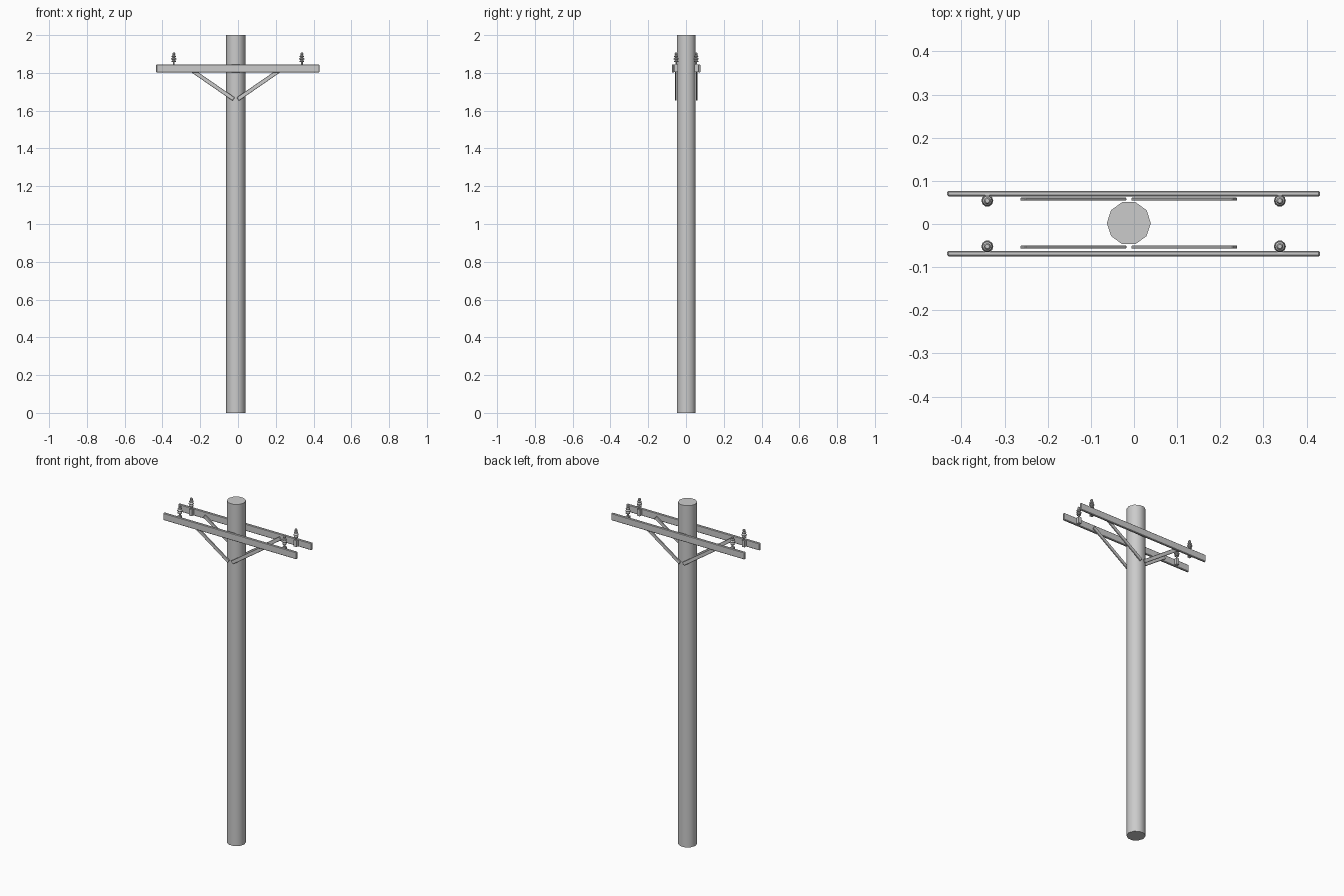
import bpy
import math
from mathutils import Vector

cube = bpy.data.objects.get("Cube")
if cube:
    bpy.data.objects.remove(cube, do_unlink=True)

grey = bpy.data.materials.new("plain grey")
grey.use_nodes = True
colour = (0.6, 0.6, 0.6, 1)
grey.diffuse_color = colour
grey.node_tree.nodes["Principled BSDF"].inputs["Base Color"].default_value = colour

CX = -0.012  # pole axis


def finish(obj, name, smooth=False):
    obj.name = name
    obj.data.materials.append(grey)
    if smooth:
        bpy.ops.object.shade_smooth_by_angle(angle=math.radians(40))
    return obj


def box(name, centre, size, tilt=0.0, bevel=0.0):
    bpy.ops.mesh.primitive_cube_add(size=1, location=centre, rotation=(0, tilt, 0))
    obj = bpy.context.object
    obj.scale = size
    bpy.ops.object.transform_apply(location=False, rotation=False, scale=True)
    if bevel:
        mod = obj.modifiers.new("soft edges", "BEVEL")
        mod.width = bevel
        mod.segments = 1
    return finish(obj, name)


def lathe(name, profile, location, sides=10):
    verts, faces = [], []
    for r, z in profile:
        for i in range(sides):
            a = 2 * math.pi * i / sides
            verts.append((r * math.cos(a), r * math.sin(a), z))
    for k in range(len(profile) - 1):
        for i in range(sides):
            j = (i + 1) % sides
            a, b = k * sides, (k + 1) * sides
            faces.append((a + i, a + j, b + j, b + i))
    faces.append(tuple(reversed(range(sides))))
    faces.append(tuple(range(len(verts) - sides, len(verts))))
    mesh = bpy.data.meshes.new(name)
    mesh.from_pydata(verts, [], faces)
    obj = bpy.data.objects.new(name, mesh)
    bpy.context.collection.objects.link(obj)
    obj.location = location
    return finish(obj, name)


# Ten-sided pole
bpy.ops.mesh.primitive_cylinder_add(vertices=10, radius=0.051, depth=2,
                                    location=(CX, 0.002, 1), rotation=(0, 0, math.pi / 2))
finish(bpy.context.object, "pole", smooth=True)

# Stacked insulator discs on a thin stem
insulator = [(0.005, 0), (0.005, 0.014), (0.012, 0.016), (0.012, 0.02), (0.006, 0.025),
             (0.014, 0.029), (0.014, 0.033), (0.006, 0.039), (0.012, 0.043),
             (0.011, 0.047), (0.006, 0.051), (0.008, 0.054), (0.008, 0.06), (0.005, 0.064)]

for side, row in ((-1, "front"), (1, "back")):
    y0 = 0.001
    # Crossarm
    box(f"{row}_crossarm", (-0.001, y0 + side * 0.0695, 1.823),
        (0.864, 0.013, 0.042), bevel=0.003)
    for hand, label in ((-1, "right"), (1, "left")):
        # Diagonal brace
        low = Vector((CX + hand * 0.011, 0, 1.661))
        high = Vector((CX + hand * 0.246, 0, 1.823))
        run = high - low
        mid = (low + high) / 2
        mid.y = y0 + 0.001 + side * 0.0555
        box(f"{row}_{label}_brace", mid, (run.length, 0.007, 0.021),
            tilt=-math.atan2(run.z, run.x), bevel=0.0015)
        # Insulator with its mounting block
        x, y = -0.001 + hand * 0.339, y0 + side * 0.053
        lathe(f"{row}_{label}_insulator", insulator, (x, y, 1.843))
        box(f"{row}_{label}_insulator_mount", (x, y + side * 0.001, 1.825),
            (0.018, 0.02, 0.038))
